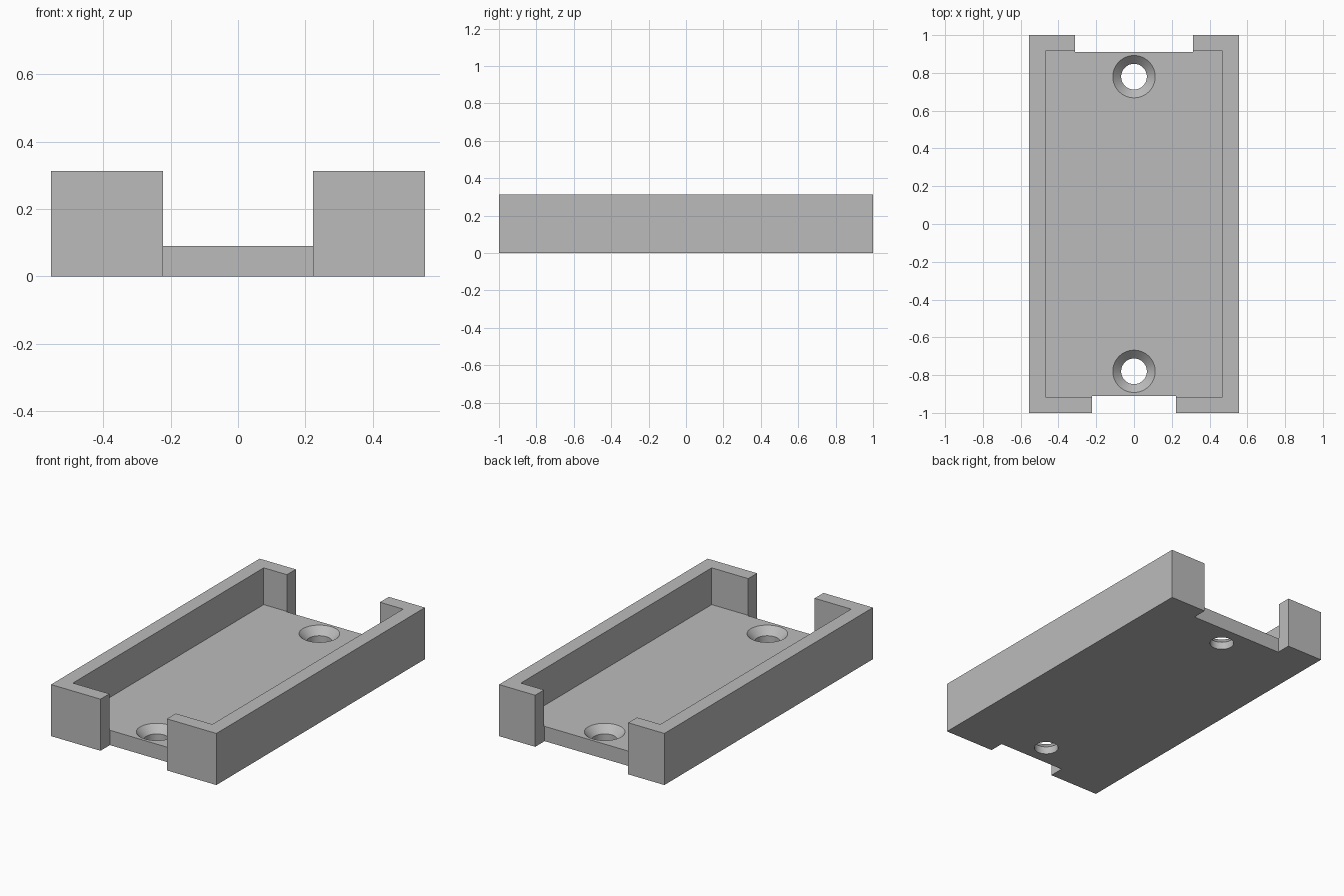
import bpy
import bmesh
from math import radians

HX, HY, HEIGHT, FLOOR = 0.555, 1.0, 0.313, 0.09

cube = bpy.data.objects.get("Cube")
if cube:
    bpy.data.objects.remove(cube)

gray = bpy.data.materials.new("plain gray")
gray.use_nodes = True
color = (0.5, 0.5, 0.5, 1)
gray.diffuse_color = color
gray.node_tree.nodes["Principled BSDF"].inputs["Base Color"].default_value = color


def make_object(name, bm):
    bmesh.ops.recalc_face_normals(bm, faces=bm.faces)
    mesh = bpy.data.meshes.new(name)
    bm.to_mesh(mesh)
    bm.free()
    mesh.materials.append(gray)
    obj = bpy.data.objects.new(name, mesh)
    bpy.context.collection.objects.link(obj)
    return obj


def box(name, low, high):
    bm = bmesh.new()
    bmesh.ops.create_cube(bm, size=1)
    for v in bm.verts:
        v.co = [h if c > 0 else l for c, l, h in zip(v.co, low, high)]
    return make_object(name, bm)


def turned(name, profile, y):
    """Solid of revolution around a vertical axis at the given y."""
    bm = bmesh.new()
    points = [bm.verts.new((r, 0, z)) for r, z in profile]
    edges = [bm.edges.new(pair) for pair in zip(points, points[1:])]
    bmesh.ops.spin(bm, geom=points + edges, cent=(0, 0, 0), axis=(0, 0, 1),
                   angle=radians(360), steps=64)
    bmesh.ops.remove_doubles(bm, verts=bm.verts, dist=0.0001)
    bmesh.ops.translate(bm, verts=bm.verts, vec=(0, y, 0))
    return make_object(name, bm)


# Open tray block
tray = box("tray", (-HX, -HY, 0), (HX, HY, HEIGHT))

# Cavity, then the wide gap in each end wall
cutters = [box("cavity_cutter", (-0.468, -0.915, FLOOR), (0.468, 0.915, 1))]
for name, side, half in (("front", -1, 0.223), ("back", 1, 0.312)):
    ys = sorted((side * 0.91, side * 1.2))
    cutters.append(box(name + "_gap_cutter", (-half, ys[0], -0.1), (half, ys[1], 1)))

    # Countersunk screw hole near the same end
    profile = [(0, -0.1), (0.068, -0.1), (0.068, 0.046),
               (0.112, FLOOR), (0.112, 0.2), (0, 0.2)]
    cutters.append(turned(name + "_hole_cutter", profile, side * 0.78))

for cutter in cutters:
    cutter.hide_render = True
    mod = tray.modifiers.new(cutter.name, "BOOLEAN")
    mod.operation = "DIFFERENCE"
    mod.solver = "EXACT"
    mod.object = cutter

# Apply the cuts and remove the helpers
bpy.ops.object.select_all(action="DESELECT")
bpy.context.view_layer.objects.active = tray
tray.select_set(True)
for mod in list(tray.modifiers):
    bpy.ops.object.modifier_apply(modifier=mod.name)
for cutter in cutters:
    bpy.data.objects.remove(cutter)

# Round holes with crisp edges
bpy.ops.object.shade_smooth_by_angle(angle=radians(30))
